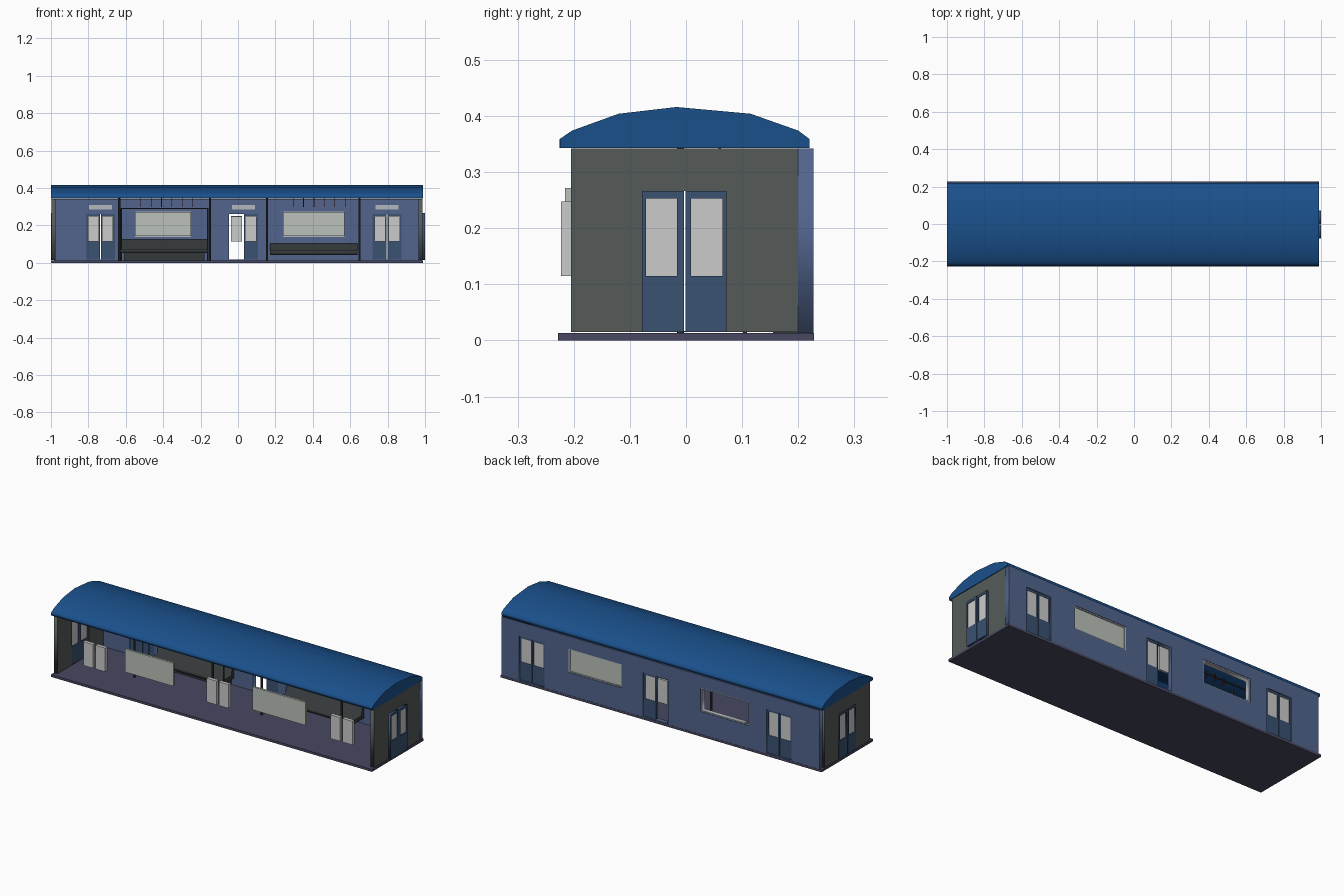
import bpy, math

if "Cube" in bpy.data.objects:
    bpy.data.objects.remove(bpy.data.objects["Cube"])

def mat(name, r, g, b):
    m = bpy.data.materials.new(name)
    m.diffuse_color = (r, g, b, 1)
    m.use_nodes = True
    m.node_tree.nodes["Principled BSDF"].inputs["Base Color"].default_value = m.diffuse_color
    return m

ROOF = mat("roof_blue", 0.010, 0.080, 0.26)
WALL = mat("wall_blue", 0.085, 0.130, 0.27)
DOOR = mat("door_blue", 0.042, 0.085, 0.17)
END = mat("end_grey", 0.090, 0.105, 0.100)
FLOOR = mat("floor_violet", 0.065, 0.065, 0.12)
DARK = mat("seat_dark", 0.035, 0.040, 0.042)
GLASS = mat("door_glass", 0.52, 0.52, 0.52)
PANE = mat("window_glass", 0.50, 0.54, 0.49)
TRIM = mat("trim_grey", 0.45, 0.48, 0.52)
RED = mat("strap_red", 0.30, 0.015, 0.015)

def finish(ob, name, m):
    ob.name = name
    ob.data.materials.clear()
    ob.data.materials.append(m)
    return ob

def box(name, x0, x1, y0, y1, z0, z1, m):
    bpy.ops.mesh.primitive_cube_add(size=1, location=((x0+x1)/2, (y0+y1)/2, (z0+z1)/2))
    ob = bpy.context.object
    ob.scale = (x1-x0, y1-y0, z1-z0)
    return finish(ob, name, m)

def rect(u0, u1, v0, v1):
    return [(u0, v0), (u1, v0), (u1, v1), (u0, v1)]

def panel(name, loops, axis, w0, w1, m):
    """Filled outline with holes, extruded from w0 to w1 along axis."""
    cu = bpy.data.curves.new(name, 'CURVE')
    cu.dimensions, cu.fill_mode = '2D', 'BOTH'
    cu.extrude = (w1 - w0) / 2
    for pts in loops:
        s = cu.splines.new('POLY')
        s.points.add(len(pts) - 1)
        for p, (u, v) in zip(s.points, pts):
            p.co = (u, v, 0, 1)
        s.use_cyclic_u = True
    ob = bpy.data.objects.new(name, cu)
    bpy.context.collection.objects.link(ob)
    mid = (w0 + w1) / 2
    if axis == 'X':
        ob.location, ob.rotation_euler = (mid, 0, 0), (math.pi/2, 0, math.pi/2)
    else:
        ob.location, ob.rotation_euler = (0, mid, 0), (math.pi/2, 0, 0)
    bpy.ops.object.select_all(action='DESELECT')
    ob.select_set(True)
    bpy.context.view_layer.objects.active = ob
    bpy.ops.object.convert(target='MESH')
    return finish(bpy.context.object, name, m)

def rod(name, x, y, z0, z1, r, m, sides=8):
    bpy.ops.mesh.primitive_cylinder_add(vertices=sides, radius=r, depth=z1-z0,
                                        location=(x, y, (z0+z1)/2))
    return finish(bpy.context.object, name, m)

# floor and faceted arched roof
box("floor", -1, 0.99, -0.228, 0.228, 0, 0.013, FLOOR)
arch = [(-0.225, 0.343), (0.22, 0.343), (0.22, 0.359), (0.2, 0.374), (0.115, 0.404),
        (-0.017, 0.416), (-0.12, 0.404), (-0.203, 0.374), (-0.225, 0.359)]
panel("roof", [arch], 'X', -1, 0.99, ROOF)

# back wall with door and window openings
doors = [-0.735, 0.03, 0.797]
windows = [(-0.55, -0.25), (0.24, 0.57)]
holes = [rect(c-0.078, c+0.078, 0.017, 0.262) for c in doors]
holes += [rect(a, b, 0.14, 0.272) for a, b in windows]
panel("back_wall", [rect(-0.985, 0.985, 0.013, 0.342)] + holes, 'Y', 0.2, 0.227, WALL)

# sliding doors: back leaves (one is open), glass on both sides, signs above
for i, c in enumerate(doors):
    for j, s in enumerate((-1, 1)):
        u0, u1 = sorted((c + s*0.002, c + s*0.077))
        g0, g1 = c + s*0.038 - 0.03, c + s*0.038 + 0.03
        if not (i == 1 and s == -1):
            panel(f"back_door_leaf_{i}_{j}", [rect(u0, u1, 0.015, 0.262), rect(g0, g1, 0.118, 0.25)],
                  'Y', 0.205, 0.222, DOOR)
        box(f"back_door_glass_{i}_{j}", g0, g1, 0.207, 0.22, 0.118, 0.25, GLASS)
        box(f"front_door_glass_{i}_{j}", g0, g1, -0.223, -0.204, 0.115, 0.248, GLASS)
    box(f"sign_{i}", c-0.062, c+0.062, 0.193, 0.201, 0.285, 0.31, TRIM)

# windows: back frames, front panes, and the one remaining back pane
for i, (a, b) in enumerate(windows):
    panel(f"window_frame_{i}", [rect(a, b, 0.138, 0.274), rect(a+0.007, b-0.007, 0.146, 0.266)],
          'Y', 0.198, 0.224, TRIM)
    box(f"front_window_pane_{i}", a, b, -0.216, -0.204, 0.143, 0.272, PANE)
box("back_window_pane", 0.245, 0.565, 0.207, 0.219, 0.144, 0.268, PANE)

# end walls with double doors
for n, x0, x1, d0, d1 in (("left", -0.997, -0.975, -1.0, -0.978),
                          ("right", 0.965, 0.987, 0.972, 1.0)):
    panel(f"{n}_end_wall", [rect(-0.205, 0.2, 0.015, 0.342), rect(-0.078, 0.072, 0.017, 0.266)],
          'X', x0, x1, END)
    for j, (u0, u1) in enumerate(((-0.078, -0.004), (-0.001, 0.072))):
        g0, g1 = ((-0.071, -0.016), (0.009, 0.065))[j]
        panel(f"{n}_end_door_{j}", [rect(u0, u1, 0.015, 0.266), rect(g0, g1, 0.115, 0.253)],
              'X', d0, d1, DOOR)
        box(f"{n}_end_glass_{j}", d0+0.004, d1-0.004, g0, g1, 0.115, 0.253, GLASS)

# grab poles down the aisle
for i, x in enumerate((-0.635, -0.15, 0.155, 0.65)):
    rod(f"pole_{i}", x, -0.01, 0.012, 0.346, 0.006, DARK)

# benches along the back wall: seat pan plus backrest
def bench(name, x0, x1, z, top):
    prof = [(0.1, z), (0.2, z), (0.2, top), (0.186, top), (0.176, z+0.022), (0.1, z+0.022)]
    panel(name, [prof], 'X', x0, x1, DARK)

bench("left_bench", -0.625, -0.165, 0.053, 0.125)
box("left_bench_base", -0.61, -0.18, 0.155, 0.2, 0.013, 0.053, DARK)
bench("right_bench", 0.17, 0.64, 0.043, 0.103)

# rail frame around the left bench
for j, x in enumerate((-0.625, -0.162)):
    rod(f"bench_post_{j}", x, 0.105, 0.012, 0.294, 0.0035, DARK)
box("bench_rail", -0.628, -0.159, 0.102, 0.108, 0.288, 0.294, DARK)

# hanging straps: thin cord and a flared grip
for k, start in enumerate((-0.52, 0.295)):
    for i in range(6):
        x = start + i*0.0555
        rod(f"strap_cord_{k}_{i}", x, 0.06, 0.318, 0.345, 0.002, RED, 6)
        bpy.ops.mesh.primitive_torus_add(major_segments=12, minor_segments=6, major_radius=0.009,
            minor_radius=0.002, location=(x, 0.06, 0.309), rotation=(0, math.pi/2, 0))
        finish(bpy.context.object, f"strap_ring_{k}_{i}", RED)
